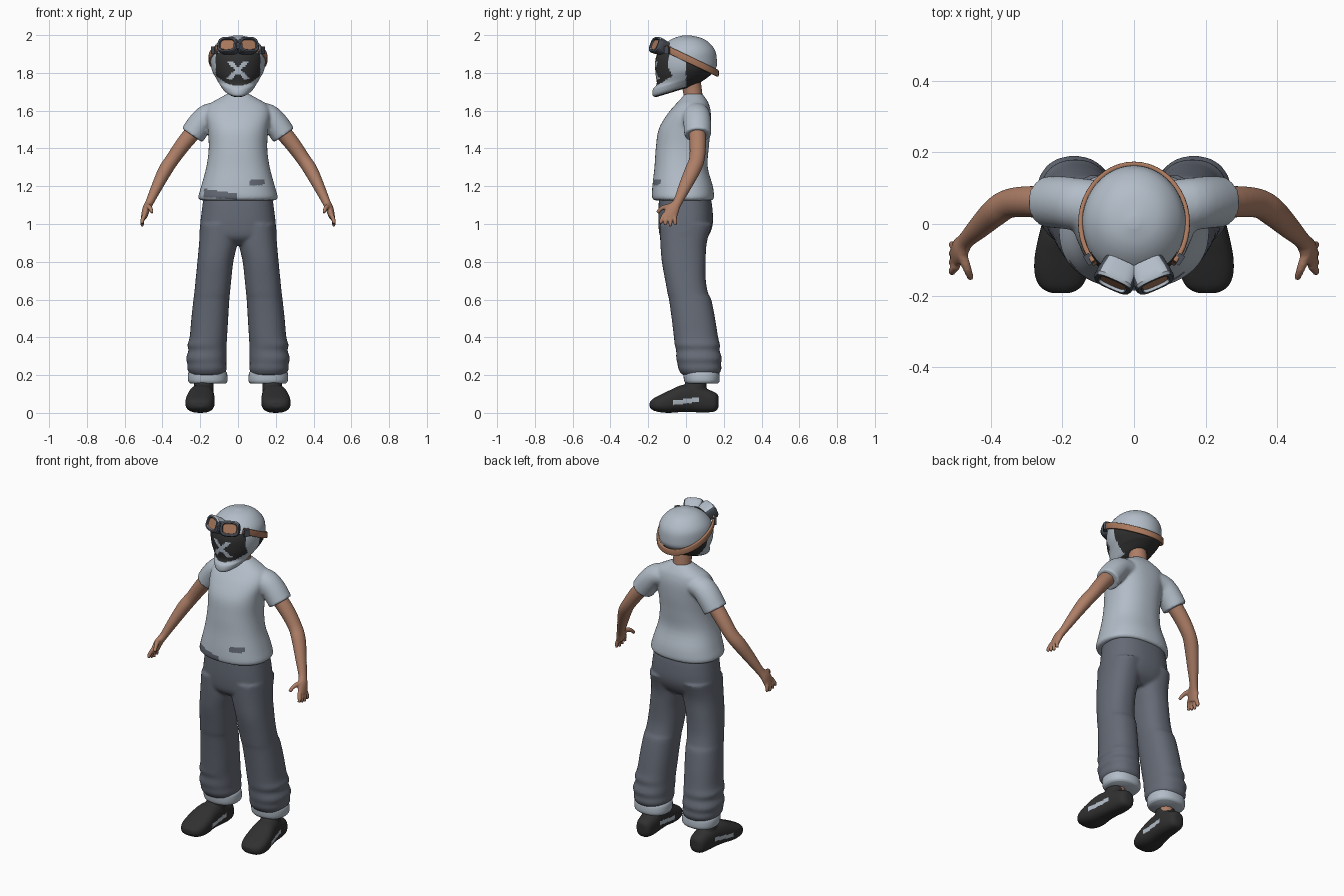
import bpy, bmesh, math
from mathutils import Vector, Matrix

if "Cube" in bpy.data.objects:
    bpy.data.objects.remove(bpy.data.objects["Cube"])

X, Y, Z = Vector((1, 0, 0)), Vector((0, 1, 0)), Vector((0, 0, 1))


def material(name, r, g, b):
    m = bpy.data.materials.new(name)
    m.use_nodes = True
    m.diffuse_color = (r, g, b, 1)
    bsdf = m.node_tree.nodes["Principled BSDF"]
    bsdf.inputs["Base Color"].default_value = (r, g, b, 1)
    bsdf.inputs["Roughness"].default_value = 0.8
    return m


light = material("light grey", 0.45, 0.51, 0.58)
denim = material("slate grey", 0.13, 0.145, 0.18)
skin = material("skin", 0.42, 0.21, 0.135)
black = material("soft black", 0.03, 0.03, 0.03)
rim = material("dark blue grey", 0.07, 0.08, 0.10)
leather = material("tan leather", 0.40, 0.19, 0.11)


def smooth_path(pts, steps):
    """Catmull-Rom interpolation of equal-length tuples."""
    out = []
    for i in range(len(pts) - 1):
        p = [Vector(pts[max(0, min(len(pts) - 1, i + k))]) for k in (-1, 0, 1, 2)]
        for j in range(steps):
            t = j / steps
            out.append(p[1] + (p[2] - p[0]) * (t / 2)
                       + (2 * p[0] - 5 * p[1] + 4 * p[2] - p[3]) * (t * t / 2)
                       + (3 * p[1] - p[0] - 3 * p[2] + p[3]) * (t ** 3 / 2))
    return out + [Vector(pts[-1])]


def loft(bm, sections, ref=X, axis=None, steps=4, sides=32, power=2.0):
    """Skin superellipse sections given as (x, y, z, half_a, half_b)."""
    secs = smooth_path(sections, steps) if steps > 1 else [Vector(s) for s in sections]
    rings = []
    for i, s in enumerate(secs):
        ahead, behind = secs[min(i + 1, len(secs) - 1)], secs[max(i - 1, 0)]
        t = axis or (Vector(ahead[:3]) - Vector(behind[:3])).normalized()
        u = (ref - t * ref.dot(t)).normalized()
        v = t.cross(u)
        ring = []
        for k in range(sides):
            c, d = math.cos(math.tau * k / sides), math.sin(math.tau * k / sides)
            c = math.copysign(abs(c) ** (2 / power), c)
            d = math.copysign(abs(d) ** (2 / power), d)
            ring.append(bm.verts.new(Vector(s[:3]) + u * c * s[3] + v * d * s[4]))
        rings.append(ring)
    for r0, r1 in zip(rings, rings[1:]):
        for k in range(sides):
            n = (k + 1) % sides
            bm.faces.new((r0[k], r0[n], r1[n], r1[k]))
    bm.faces.new(rings[0][::-1])
    bm.faces.new(rings[-1])


def slab(z, x0, x1, y0, y1):
    return ((x0 + x1) / 2, (y0 + y1) / 2, z, (x1 - x0) / 2, (y1 - y0) / 2)


def finish(bm, name, mats, voxel=0, rule=None, mirror=False, angle=60):
    """Make the object, optionally fusing its volumes, painting and mirroring."""
    bmesh.ops.recalc_face_normals(bm, faces=bm.faces)
    mesh = bpy.data.meshes.new(name)
    bm.to_mesh(mesh)
    bm.free()
    obj = bpy.data.objects.new(("left_" if mirror else "") + name, mesh)
    bpy.context.collection.objects.link(obj)
    if voxel:
        fuse = obj.modifiers.new("fuse", 'REMESH')
        fuse.mode, fuse.voxel_size = 'VOXEL', voxel
        relax = obj.modifiers.new("relax", 'SMOOTH')
        relax.iterations = 3
        deps = bpy.context.evaluated_depsgraph_get()
        mesh = bpy.data.meshes.new_from_object(obj.evaluated_get(deps))
        obj.modifiers.clear()
        obj.data = mesh
    mesh.materials.clear()
    for m in mats:
        mesh.materials.append(m)
    for p in mesh.polygons:
        p.material_index = int(rule(p.center, p.normal)) if rule else 0
    objs = [obj]
    if mirror:
        twin = mesh.copy()
        twin.transform(Matrix.Scale(-1, 4, X))
        twin.flip_normals()
        objs.append(bpy.data.objects.new("right_" + name, twin))
        bpy.context.collection.objects.link(objs[1])
    bpy.ops.object.select_all(action='DESELECT')
    for o in objs:
        o.select_set(True)
    bpy.context.view_layer.objects.active = obj
    bpy.ops.object.shade_smooth_by_angle(angle=math.radians(angle))


# Shirt: torso fused with two short sleeves, two faded patches at the hem
bm = bmesh.new()
torso = [(1.125, .195, -.165, .135), (1.14, .21, -.18, .148), (1.2, .195, -.178, .142),
         (1.3, .168, -.167, .115), (1.4, .155, -.16, .12), (1.5, .16, -.145, .13),
         (1.58, .172, -.10, .132), (1.63, .155, -.058, .123), (1.66, .11, -.03, .108),
         (1.69, .055, -.005, .085)]
loft(bm, [slab(z, -w, w, f, b) for z, w, f, b in torso], axis=Z, sides=64, power=2.3)
for s in (1, -1):
    loft(bm, [(s * .09, .05, 1.585, .07, .06), (s * .155, .055, 1.572, .073, .065),
              (s * .2, .06, 1.53, .073, .067), (s * .243, .062, 1.47, .071, .066)], ref=Y)


def hem_patch(c, n):
    right = -.18 < c.x < 0 and 1.128 - .08 * c.x < c.z < 1.16 - .15 * c.x
    left = .06 < c.x < .14 and 1.195 + .1 * c.x < c.z < 1.225 + .1 * c.x
    return c.y < 0 and (right or left)


finish(bm, "shirt", [light, denim], voxel=.008, rule=hem_patch)

# Trousers: hips fused with two baggy legs
bm = bmesh.new()
loft(bm, [slab(1.16, -.18, .18, -.14, .125), slab(1.1, -.188, .188, -.145, .138),
          slab(1.0, -.2, .2, -.146, .142), slab(.93, -.2, .2, -.135, .115),
          slab(.89, -.15, .15, -.09, .07)], axis=Z, sides=48, power=2.4)
leg = [(1.0, .005, .2, -.14, .138), (.9, .004, .206, -.136, .11), (.8, .025, .215, -.128, .104),
       (.7, .036, .225, -.11, .105), (.63, .043, .232, -.097, .118), (.6, .046, .236, -.09, .134),
       (.5, .052, .247, -.076, .154), (.4, .058, .256, -.064, .17), (.36, .06, .268, -.06, .18),
       (.33, .06, .262, -.052, .178), (.29, .06, .275, -.052, .19), (.26, .062, .268, -.045, .185),
       (.23, .06, .268, -.04, .188), (.2, .075, .25, -.02, .17)]
for s in (1, -1):
    loft(bm, [slab(z, *sorted((s * i, s * o)), f, b) for z, i, o, f, b in leg],
         axis=Z, sides=40, power=2.3)
finish(bm, "trousers", [denim], voxel=.009)

# Turned-up cuffs
bm = bmesh.new()
loft(bm, [slab(.225, .07, .25, -.01, .165), slab(.21, .058, .264, -.014, .176),
          slab(.17, .056, .264, -.01, .178), slab(.155, .066, .252, 0, .168)],
     axis=Z, power=2.3)
finish(bm, "cuff", [light], mirror=True)

# Ankles
bm = bmesh.new()
loft(bm, [(.178, .062, .1, .04, .042), (.17, .068, .2, .042, .045)], steps=1)
finish(bm, "ankle", [skin], mirror=True)

# Shoes: foot body fused with a collar, pale flash on both sides
bm = bmesh.new()
foot = [(.178, .172, .03, .09, .02), (.18, .155, .008, .108, .045), (.182, .1, .002, .13, .056),
        (.188, .03, .004, .15, .062), (.195, -.03, .004, .145, .07), (.2, -.09, 0, .118, .077),
        (.203, -.14, .004, .094, .074), (.204, -.175, .014, .075, .058), (.204, -.192, .03, .058, .03)]
loft(bm, [(x, y, (lo + hi) / 2, w, (hi - lo) / 2) for x, y, lo, hi, w in foot],
     axis=Y, power=2.6)
loft(bm, [(.185, .05, .05, .055, .07), (.183, .05, .12, .054, .06), (.18, .053, .165, .05, .055)])


def shoe_flash(c, n):
    return abs(n.x) > .5 and -.07 < c.y < .07 and abs(c.z - .062 - .12 * c.y) < .012


finish(bm, "shoe", [black, light], voxel=.006, rule=shoe_flash, mirror=True)

# Arms with palm, fingers and thumb
bm = bmesh.new()
loft(bm, [(.19, .055, 1.54, .046, .046), (.28, .062, 1.435, .044, .042),
          (.345, .058, 1.345, .041, .037), (.385, .035, 1.285, .041, .037),
          (.428, -.005, 1.2, .034, .03), (.468, -.045, 1.115, .025, .022),
          (.485, -.07, 1.08, .036, .021), (.498, -.088, 1.035, .038, .016)], ref=Y, sides=24)
for i in range(4):
    loft(bm, [(.494, -.062 - .018 * i, 1.05, .012, .012),
              (.506, -.058 - .024 * i, 1.02, .011, .011),
              (.507, -.056 - .027 * i, .986 + .008 * abs(i - 1), .008, .008)], ref=Y, sides=12)
loft(bm, [(.482, -.08, 1.095, .016, .015), (.465, -.125, 1.085, .012, .012),
          (.455, -.152, 1.06, .009, .009)], ref=X, sides=12)
finish(bm, "arm", [skin], voxel=.005, mirror=True)

# Neck
bm = bmesh.new()
loft(bm, [(0, .04, 1.62, .06, .055), (0, .035, 1.7, .052, .05), (0, .02, 1.78, .055, .055)])
finish(bm, "neck", [skin])


def strap_z(y):
    return 1.878 - .48 * y


# Helmet: shell tilted up towards the nape, dark face opening and rear lining
bm = bmesh.new()
shell = [(1.668, .055, -.16, .05), (1.685, .08, -.177, .085), (1.715, .1, -.175, .12),
         (1.74, .114, -.155, .138), (1.8, .138, -.162, .16), (1.87, .145, -.162, .163),
         (1.92, .137, -.14, .153), (1.96, .108, -.103, .122), (1.985, .07, -.062, .08),
         (1.999, .015, -.012, .02)]
loft(bm, [slab(z, -w, w, f, b) for z, w, f, b in shell], axis=Z, steps=7, sides=112)
for v in bm.verts:
    if v.co.z < 1.85:
        v.co.z += (v.co.y + .17) * .3 * (1.85 - v.co.z) / .18


def helmet_paint(c, n):
    if n.z < -.85 or (c.y > 0 and c.z < strap_z(c.y) - .005):
        return 1
    cross = abs(abs(c.x) - abs(c.z - 1.815)) < .016 and abs(c.z - 1.815) < .05
    opening = c.y < -.07 and abs(c.x) < .118 and 1.732 + 4 * c.x ** 2 < c.z < 1.905
    return opening and not cross


finish(bm, "helmet", [light, black], rule=helmet_paint)

# Goggle strap around the shell
bm = bmesh.new()
band = []
for k in range(33):
    a = math.radians(-132 + 264 * k / 32)
    y = .002 + .165 * math.cos(a)
    band.append((.149 * math.sin(a), y, strap_z(y), .018, .007))
loft(bm, band, ref=Z, steps=1, sides=16, power=4)
finish(bm, "goggle_strap", [leather])

# Goggle eyecups and lenses, angled outward and tilted up
place = (Matrix.Translation((.053, -.152, 1.945)) @ Matrix.Rotation(math.radians(24), 4, 'Z')
         @ Matrix.Rotation(math.radians(-22), 4, 'X'))
cup = [(0, .045, 0, .05, .038), (0, .01, 0, .056, .044), (0, -.012, 0, .057, .045),
       (0, -.02, 0, .052, .04), (0, -.02, 0, .042, .031), (0, -.008, 0, .039, .028)]
bm = bmesh.new()
loft(bm, cup, axis=Y, steps=1, power=3.2)
bm.transform(place)
finish(bm, "goggle_eyecup", [rim, light], rule=lambda c, n: n.z > .7, mirror=True, angle=35)
bm = bmesh.new()
loft(bm, [(0, -.008, 0, .04, .029), (0, -.013, 0, .038, .027)], axis=Y, steps=1, power=3.2)
bm.transform(place)
finish(bm, "goggle_lens", [leather], mirror=True, angle=35)

# Goggle bridge and strap buckles
bm = bmesh.new()
loft(bm, [(0, -.15, 1.93, .016, .02), (0, -.186, 1.945, .012, .016)], axis=Y, steps=1, sides=12)
finish(bm, "goggle_bridge", [rim], angle=35)
bm = bmesh.new()
bmesh.ops.create_cube(bm, size=1, matrix=Matrix.Translation((.126, -.098, 1.92))
                      @ Matrix.Rotation(math.radians(55), 4, 'Z') @ Matrix.Diagonal((.03, .02, .042, 1)))
finish(bm, "strap_buckle", [rim], mirror=True, angle=35)
